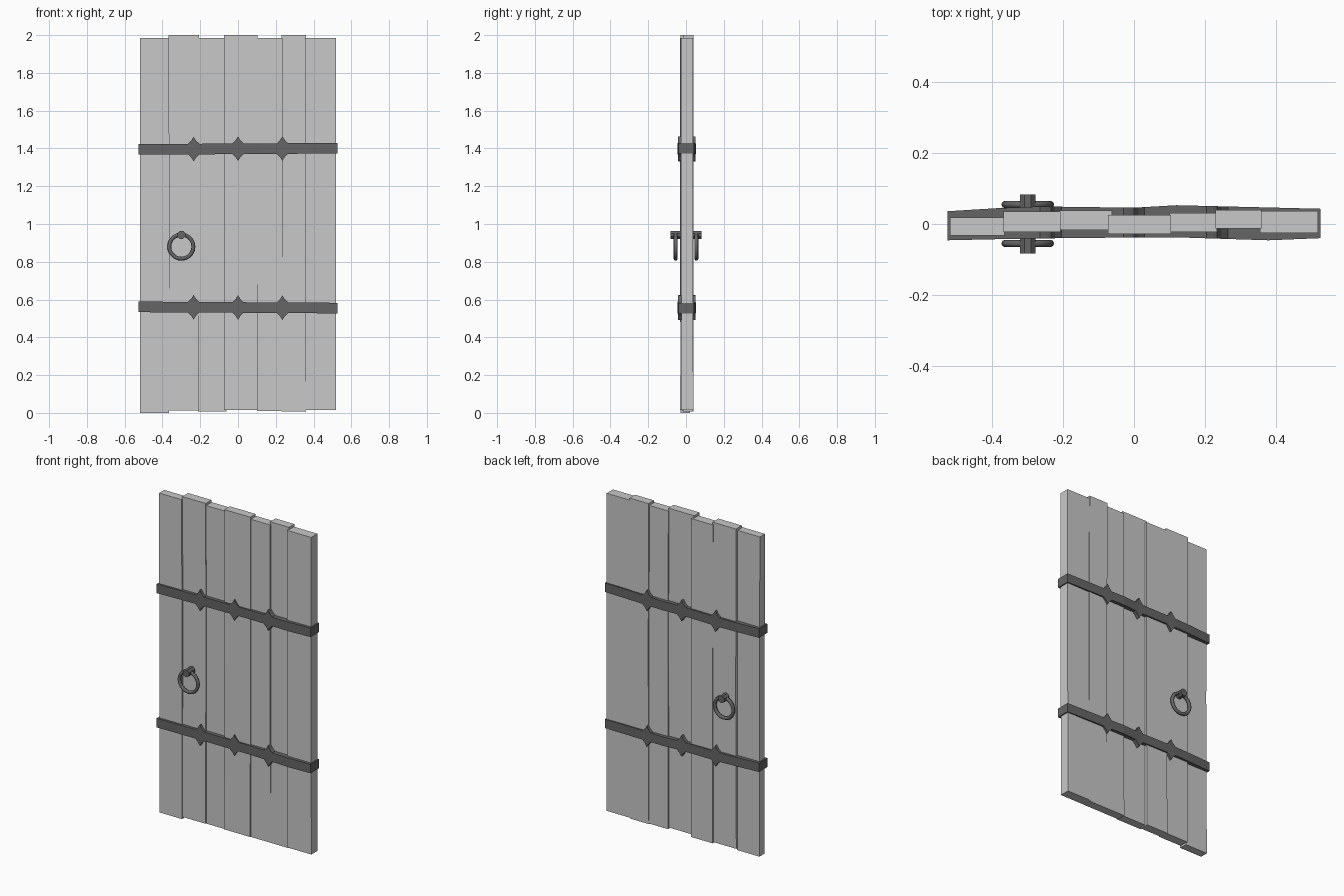
import bpy, bmesh, math
from mathutils import Matrix

if "Cube" in bpy.data.objects:
    bpy.data.objects.remove(bpy.data.objects["Cube"], do_unlink=True)


def make_material(name, grey):
    mat = bpy.data.materials.new(name)
    mat.use_nodes = True
    colour = (grey, grey, grey, 1)
    mat.diffuse_color = colour
    mat.node_tree.nodes["Principled BSDF"].inputs["Base Color"].default_value = colour
    return mat


wood = make_material("pale grey wood", 0.58)
iron = make_material("dark grey iron", 0.13)


def finish(name, bm, mat):
    bmesh.ops.recalc_face_normals(bm, faces=bm.faces)
    mesh = bpy.data.meshes.new(name)
    bm.to_mesh(mesh)
    bm.free()
    mesh.materials.append(mat)
    obj = bpy.data.objects.new(name, mesh)
    bpy.context.collection.objects.link(obj)
    return obj


def loft(name, sections, mat):
    """Join a row of four-cornered sections into a closed solid."""
    bm = bmesh.new()
    rings = [[bm.verts.new(p) for p in s] for s in sections]
    for a, b in zip(rings, rings[1:]):
        for i in range(4):
            j = (i + 1) % 4
            bm.faces.new((a[i], a[j], b[j], b[i]))
    bm.faces.new(rings[0])
    bm.faces.new(rings[-1])
    return finish(name, bm, mat)


# Uneven planks: left edge, right edge, front, back, bottom, top
planks = [
    (-0.52, -0.365, -0.032, 0.018, 0.0, 1.985),
    (-0.368, -0.207, -0.022, 0.035, 0.012, 2.0),
    (-0.212, -0.062, -0.017, 0.038, 0.008, 1.985),
    (-0.074, 0.104, -0.028, 0.025, 0.015, 2.0),
    (0.10, 0.235, -0.022, 0.031, 0.01, 1.985),
    (0.23, 0.36, -0.013, 0.04, 0.008, 2.0),
    (0.355, 0.52, -0.026, 0.036, 0.014, 1.985),
]
for n, (x0, x1, y0, y1, z0, z1) in enumerate(planks):
    lean = 0.003 * (-1) ** n
    sections = []
    for z, dx, dy in ((z0, 0, lean), (1.0, 0.002, 0), (z1, 0, 0)):
        sections.append([(x0 + dx, y0 + dy, z), (x1 + dx, y0 + dy, z),
                         (x1 + dx, y1 + dy, z), (x0 + dx, y1 + dy, z)])
    sections[1] = [(max(-0.52, min(0.52, x)), y, z) for x, y, z in sections[1]]
    loft(f"plank_{n + 1}", sections, wood)


# Iron bands wrapping the door, with pointed barbs along both edges
def lerp_row(row, x):
    for (xa, ya), (xb, yb) in zip(row, row[1:]):
        if x <= xb:
            return ya + (yb - ya) * (x - xa) / (xb - xa)
    return row[-1][1]


front_row = [(-0.527, -0.046), (-0.3, -0.041), (0.1, -0.037), (0.38, -0.046), (0.527, -0.04)]
back_row = [(-0.527, 0.036), (-0.3, 0.05), (0.0, 0.046), (0.12, 0.053), (0.527, 0.043)]


def band(name, z, slope):
    stations = [(x, 0.0) for x in (-0.527, -0.38, -0.12, 0.12, 0.38, 0.527)]
    for c in (-0.235, 0, 0.235):
        stations += [(c - 0.03, 0), (c - 0.012, 0.018), (c, 0.037),
                     (c + 0.012, 0.018), (c + 0.03, 0)]
    sections = []
    for x, spike in sorted(stations):
        mid, half = z + slope * x, 0.028 + spike
        f, b = lerp_row(front_row, x), lerp_row(back_row, x)
        sections.append([(x, f, mid - half), (x, f, mid + half),
                         (x, b, mid + half), (x, b, mid - half)])
    loft(name, sections, iron)


band("upper_band", 1.398, 0.006)
band("lower_band", 0.558, -0.006)


# Ring pulls hanging from pegs on both faces
def ring_pull(side, label):
    bpy.ops.mesh.primitive_torus_add(
        major_segments=20, minor_segments=8, major_radius=0.064, minor_radius=0.0105,
        location=(-0.3, side * 0.055, 0.88), rotation=(math.pi / 2, 0, 0))
    ring = bpy.context.object
    ring.name = label + "_pull_ring"
    ring.data.materials.append(iron)
    bpy.ops.object.shade_smooth_by_angle(angle=math.radians(50))

    bm = bmesh.new()
    turn = Matrix.Rotation(math.pi / 2, 4, "X") @ Matrix.Rotation(math.pi / 8, 4, "Z")
    place = Matrix.Translation((-0.3, side * 0.047, 0.942))
    bmesh.ops.create_cone(bm, cap_ends=True, segments=8, radius1=0.023, radius2=0.023,
                          depth=0.072, matrix=place @ turn)
    finish(label + "_pull_peg", bm, iron)


ring_pull(-1, "front")
ring_pull(1, "back")
